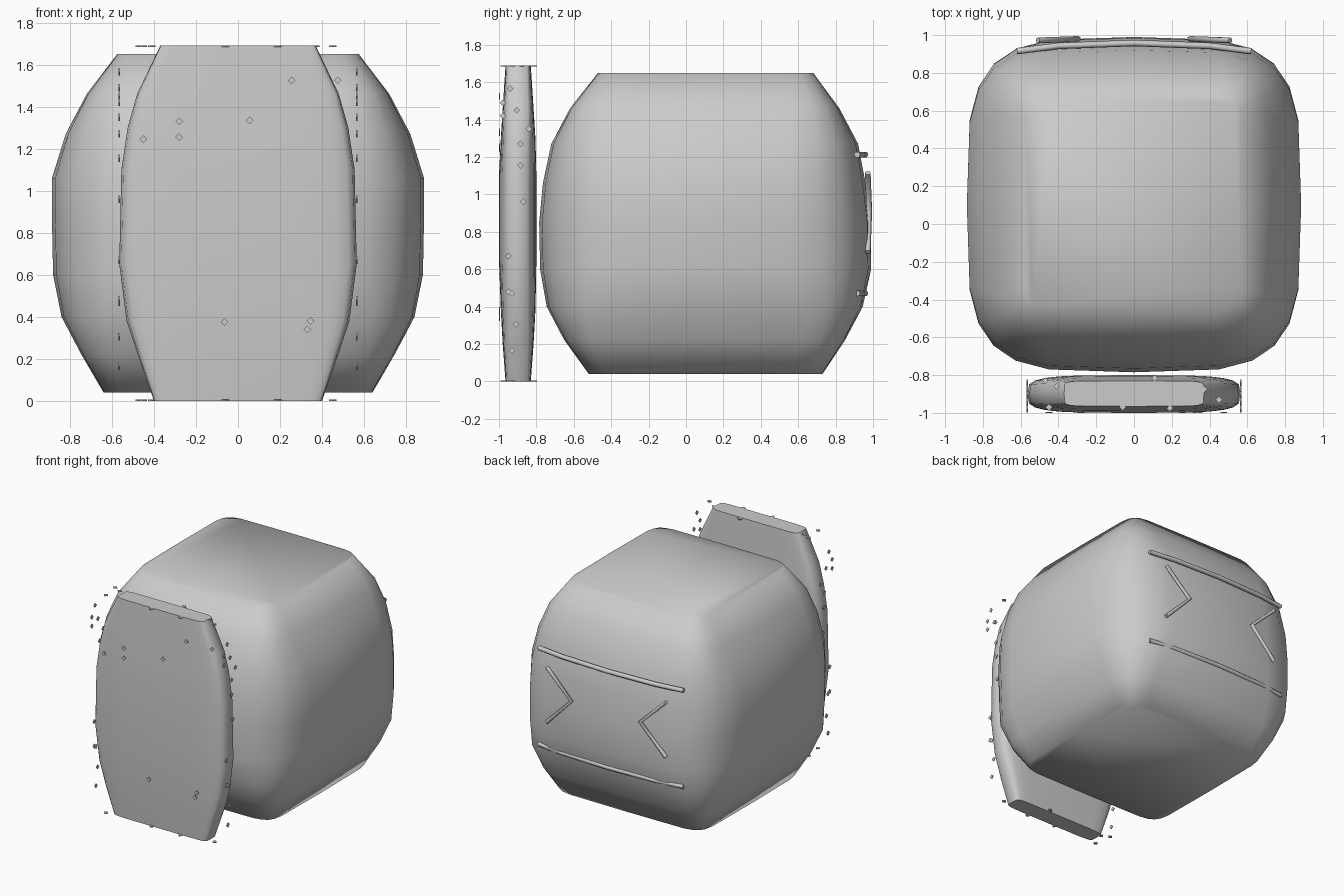
import bpy, bmesh
from math import cos, sin, pi, radians
from mathutils import Vector

if "Cube" in bpy.data.objects:
    bpy.data.objects.remove(bpy.data.objects["Cube"])


def finish(name, bm, smooth=None):
    bmesh.ops.recalc_face_normals(bm, faces=bm.faces)
    mesh = bpy.data.meshes.new(name)
    bm.to_mesh(mesh)
    bm.free()
    ob = bpy.data.objects.new(name, mesh)
    bpy.context.collection.objects.link(ob)
    if smooth:
        bpy.ops.object.select_all(action='DESELECT')
        ob.select_set(True)
        bpy.context.view_layer.objects.active = ob
        bpy.ops.object.shade_smooth_by_angle(angle=radians(smooth))
    return ob


def loft(name, rows, sides, smooth):
    """Stack rounded-square rings: (z, half width, y front, y back, squareness)."""
    bm = bmesh.new()
    rings = []
    for z, hx, y0, y1, n in rows:
        ring = []
        for i in range(sides):
            a = 2 * pi * i / sides
            c, s = round(cos(a), 6), round(sin(a), 6)
            px = (1 if c >= 0 else -1) * abs(c) ** (2 / n)
            py = (1 if s >= 0 else -1) * abs(s) ** (2 / n)
            ring.append(bm.verts.new((hx * px, (y0 + y1) / 2 + (y1 - y0) / 2 * py, z)))
        rings.append(ring)
    for lo, hi in zip(rings, rings[1:]):
        for i in range(sides):
            j = (i + 1) % sides
            bm.faces.new((lo[i], lo[j], hi[j], hi[i]))
    bm.faces.new(rings[0][::-1])
    bm.faces.new(rings[-1])
    return finish(name, bm, smooth)


def rod(name, points, radius):
    """Thin bevelled bar following a path."""
    curve = bpy.data.curves.new(name, 'CURVE')
    curve.dimensions = '3D'
    curve.bevel_depth = radius
    curve.bevel_resolution = 1
    curve.use_fill_caps = True
    spline = curve.splines.new('POLY')
    spline.points.add(len(points) - 1)
    for p, co in zip(spline.points, points):
        p.co = (*co, 1)
    ob = bpy.data.objects.new(name, curve)
    bpy.context.collection.objects.link(ob)
    return ob


# Big rounded body
loft("body", [
    (0.04, 0.64, -0.52, 0.73, 10), (0.22, 0.745, -0.65, 0.85, 7),
    (0.40, 0.84, -0.745, 0.945, 5), (0.60, 0.88, -0.78, 0.99, 4),
    (0.85, 0.885, -0.785, 0.985, 4), (1.06, 0.885, -0.765, 0.96, 4),
    (1.27, 0.82, -0.72, 0.92, 4.5), (1.46, 0.72, -0.62, 0.82, 6.5),
    (1.65, 0.575, -0.47, 0.68, 10)], 24, 70)

# Flattened slab in front of the body
loft("front_slab", [
    (0.0, 0.40, -0.965, -0.83, 8), (0.20, 0.47, -0.98, -0.815, 6),
    (0.38, 0.53, -0.99, -0.805, 4.5), (0.65, 0.565, -1.0, -0.80, 4),
    (1.10, 0.555, -1.0, -0.80, 4), (1.30, 0.525, -0.99, -0.805, 4.5),
    (1.46, 0.48, -0.98, -0.815, 6), (1.69, 0.37, -0.965, -0.83, 8)], 24, 60)

# Bands across the back, above and below the chevrons
for label, z in (("upper", 1.213), ("lower", 0.47)):
    rod(label + "_back_band",
        [(-0.62, 0.915, z), (-0.4, 0.943, z), (0, 0.958, z), (0.4, 0.943, z), (0.62, 0.915, z)], 0.017)

# Pair of inward-pointing chevrons
for label, s in (("left", -1), ("right", 1)):
    rod(label + "_chevron",
        [(s * 0.51, 0.972, 1.115), (s * 0.295, 0.98, 0.91), (s * 0.51, 0.972, 0.69)], 0.015)

# Tiny flat diamond flecks hovering on the box around the slab
front = [(-.45, 1.245), (-.28, 1.255), (-.28, 1.33), (.055, 1.335), (.255, 1.525),
         (.475, 1.525), (-.065, .375), (.33, .34), (.345, .38)]
side = [(-.94, 1.565), (-.98, 1.49), (-.98, 1.42), (-.905, 1.45), (-.84, 1.35),
        (-.885, 1.27), (-.885, 1.155), (-.87, .96), (-.95, .67), (-.95, .48),
        (-.93, .47), (-.91, .305), (-.93, .165)]
top = [(-.47, -.83), (-.41, -.86), (.11, -.815), (.37, -.875), (.45, -.93),
       (-.45, -.97), (-.06, -.97), (.19, -.975)]
X, Y, Z = Vector((1, 0, 0)), Vector((0, 1, 0)), Vector((0, 0, 1))
flecks = [(Vector((x, -0.998, z)), X, Z) for x, z in front]
flecks += [(Vector((s * 0.565, y, z)), Y, Z) for s in (-1, 1) for y, z in side]
flecks += [(Vector((x, y, z)), X, Y) for z in (0.003, 1.687) for x, y in top]
bm = bmesh.new()
for c, u, v in flecks:
    n = u.cross(v) * 0.003
    r = 0.018
    rims = [[bm.verts.new(c + d * r + k) for d in (u, v, -u, -v)] for k in (-n, n)]
    bm.faces.new(rims[0][::-1])
    bm.faces.new(rims[1])
    for i in range(4):
        j = (i + 1) % 4
        bm.faces.new((rims[0][i], rims[0][j], rims[1][j], rims[1][i]))
finish("flecks", bm)
